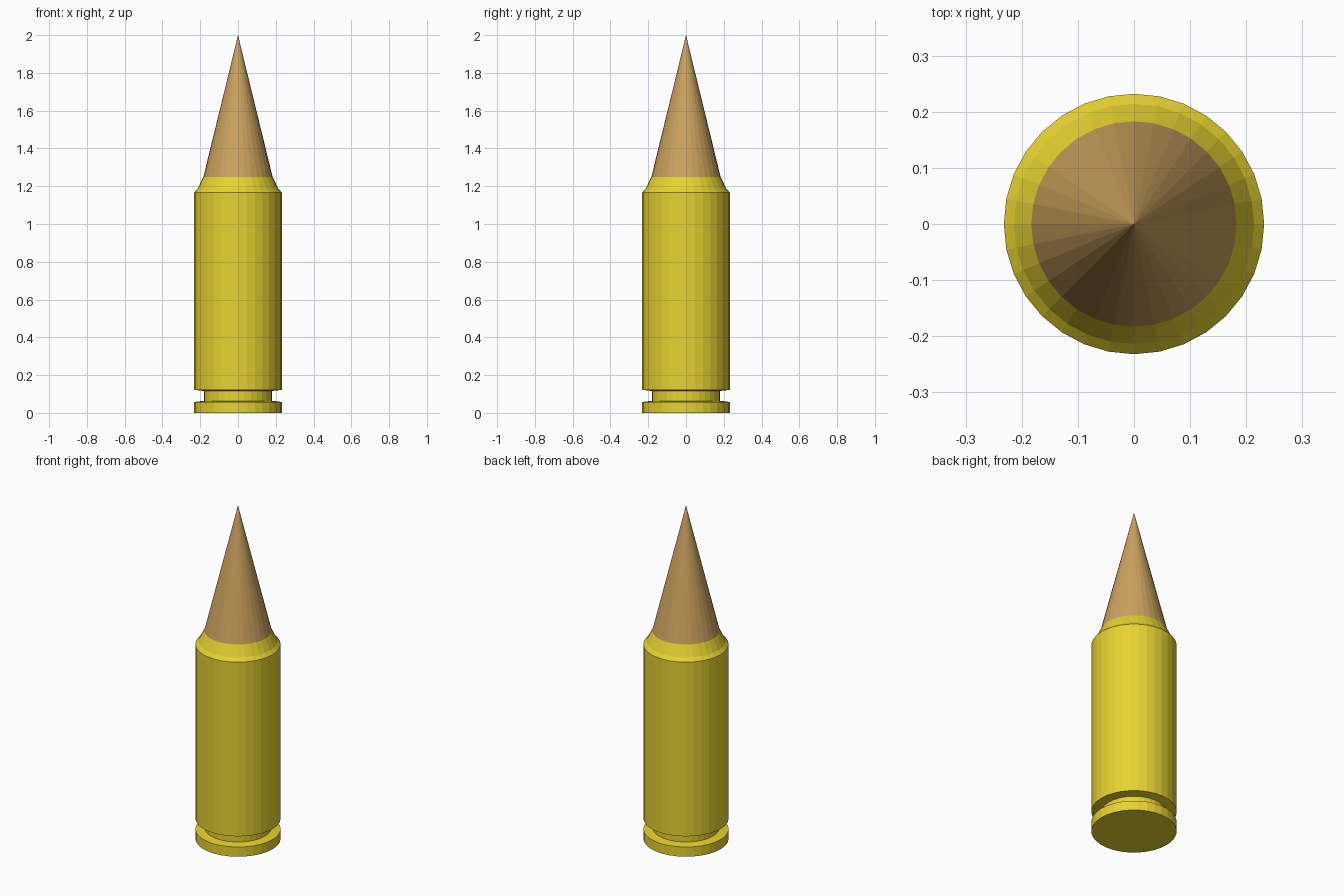
import bpy, bmesh
from math import sin, cos, tau

if "Cube" in bpy.data.objects:
    bpy.data.objects.remove(bpy.data.objects["Cube"])

SIDES = 32

def material(name, color):
    mat = bpy.data.materials.new(name)
    mat.diffuse_color = color
    mat.use_nodes = True
    mat.node_tree.nodes["Principled BSDF"].inputs["Base Color"].default_value = mat.diffuse_color
    return mat

def lathe(name, profile, mat):
    """Revolve (radius, height) points around z; zero radius makes a pole."""
    bm = bmesh.new()
    rings = []
    for r, z in profile:
        n = SIDES if r > 0 else 1
        rings.append([bm.verts.new((r * cos(tau * i / SIDES), r * sin(tau * i / SIDES), z))
                      for i in range(n)])
    for low, high in zip(rings, rings[1:]):
        for i in range(SIDES):
            j = (i + 1) % SIDES
            if len(high) == 1:
                bm.faces.new((low[i], low[j], high[0]))
            else:
                bm.faces.new((low[i], low[j], high[j], high[i]))
    # Close the open ends
    bm.faces.new(rings[0][::-1])
    if len(rings[-1]) > 1:
        bm.faces.new(rings[-1])
    mesh = bpy.data.meshes.new(name)
    bm.to_mesh(mesh)
    bm.free()
    mesh.materials.append(mat)
    obj = bpy.data.objects.new(name, mesh)
    bpy.context.collection.objects.link(obj)
    return obj

brass = material("brass", (0.80, 0.65, 0.03, 1))
copper = material("copper", (0.60, 0.36, 0.11, 1))

# Case: rim, extractor groove, body and two-step shoulder
lathe("case", [(0.232, 0), (0.232, 0.058), (0.18, 0.064), (0.18, 0.116), (0.232, 0.122),
               (0.232, 1.167), (0.214, 1.187), (0.183, 1.25)], brass)

# Pointed tip
lathe("tip", [(0.183, 1.25), (0, 2.0)], copper)
